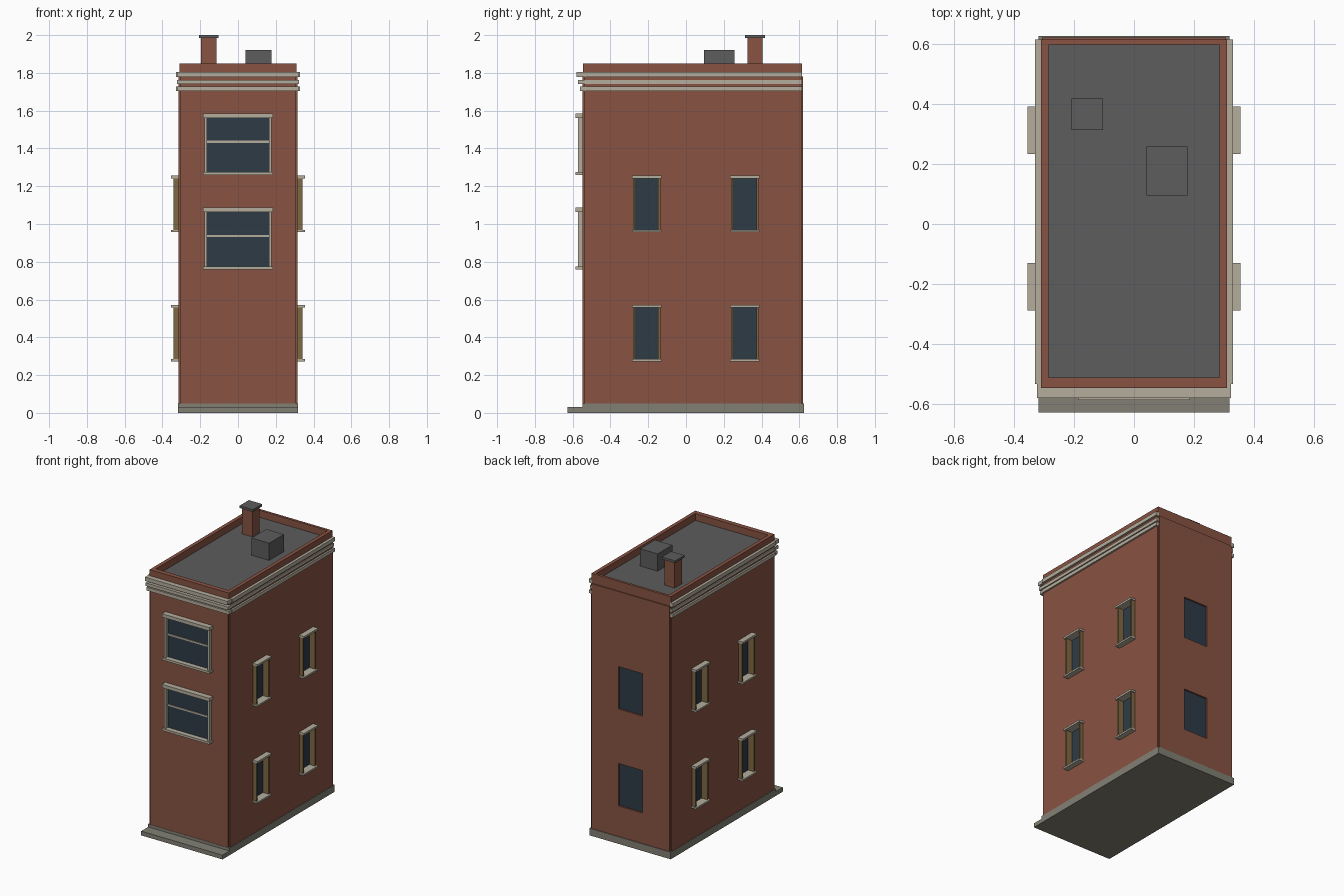
import bpy
import bmesh

if "Cube" in bpy.data.objects:
    bpy.data.objects.remove(bpy.data.objects["Cube"])


def material(name, r, g, b):
    """Flat colour from 0-255 display values."""
    lin = [((c / 255 + 0.055) / 1.055) ** 2.4 for c in (r, g, b)]
    m = bpy.data.materials.new(name)
    m.diffuse_color = (*lin, 1)
    m.use_nodes = True
    m.node_tree.nodes["Principled BSDF"].inputs["Base Color"].default_value = m.diffuse_color
    return m


BRICK = material("brick red", 136, 83, 66)
ROOF = material("roof grey", 93, 93, 93)
TRIM = material("stone trim", 181, 174, 158)
BASE = material("base stone", 130, 128, 116)
GLASS = material("dark glass", 46, 59, 70)
WOOD = material("ochre jamb", 127, 105, 67)


def finish(name, bm, mat):
    bmesh.ops.recalc_face_normals(bm, faces=bm.faces)
    me = bpy.data.meshes.new(name)
    bm.to_mesh(me)
    bm.free()
    if mat:
        me.materials.append(mat)
    ob = bpy.data.objects.new(name, me)
    bpy.context.collection.objects.link(ob)
    return ob


def boxes(name, mat, specs):
    """One object from boxes given as (x0, x1, y0, y1, z0, z1)."""
    bm = bmesh.new()
    for x0, x1, y0, y1, z0, z1 in specs:
        vs = bmesh.ops.create_cube(bm, size=1)["verts"]
        for v in vs:
            v.co = ((x0 + x1) / 2 + v.co.x * (x1 - x0),
                    (y0 + y1) / 2 + v.co.y * (y1 - y0),
                    (z0 + z1) / 2 + v.co.z * (z1 - z0))
    return finish(name, bm, mat)


def mirrored(specs):
    """Boxes plus their copies across x = 0."""
    return specs + [(-b, -a, *rest) for a, b, *rest in specs]


# Window layout: (bottom, top) heights and side window centres
LEVELS = [(0.272, 0.571), (0.957, 1.256)]
SIDE_Y = [-0.208, 0.311]
FRONT_LEVELS = [(0.76, 1.087), (1.259, 1.586)]

# Brick body: plan with notched corners, extruded up
XI, XO, YF, YFI, YBI, YB = 0.306, 0.315, -0.547, -0.537, 0.611, 0.62
half = [(XI, YF), (XI, YFI), (XO, YFI), (XO, YBI), (XI, YBI), (XI, YB)]
plan = half + [(-x, y) for x, y in reversed(half)]
bm = bmesh.new()
face = bm.faces.new([bm.verts.new((x, y, 0.04)) for x, y in plan])
top = bmesh.ops.extrude_face_region(bm, geom=[face])["geom"]
bmesh.ops.translate(bm, vec=(0, 0, 1.74),
                    verts=[v for v in top if isinstance(v, bmesh.types.BMVert)])
walls = finish("brick_walls", bm, BRICK)

# Window openings cut into the side and back walls
holes = mirrored([(0.295, 0.4, y - 0.07, y + 0.07, z0 + 0.005, z1 - 0.005)
                  for y in SIDE_Y for z0, z1 in LEVELS])
holes += [(-0.095, 0.095, 0.606, 0.7, z0 - 0.007, z1 - 0.006) for z0, z1 in LEVELS]
cutter = boxes("window_cutter", None, holes)
cutter.hide_render = True
cutter.hide_viewport = True
mod = walls.modifiers.new("openings", "BOOLEAN")
mod.operation = "DIFFERENCE"
mod.solver = "EXACT"
mod.object = cutter

# Parapet ring and roof deck
PX, PF, PB, PZ0, PZ1 = 0.31, -0.545, 0.613, 1.78, 1.849
boxes("parapet", BRICK,
      mirrored([(0.284, PX, PF, PB, PZ0, PZ1)]) +
      [(-0.284, 0.284, PF, -0.511, PZ0, PZ1), (-0.284, 0.284, 0.595, PB, PZ0, PZ1)])
boxes("roof_deck", ROOF, [(-0.284, 0.284, -0.511, 0.595, 1.781, 1.80)])

# Base plinth and front step
boxes("base_plinth", BASE, [(-0.318, 0.318, -0.549, 0.625, 0, 0.05)])
boxes("front_step", BASE, [(-0.318, 0.318, -0.627, -0.549, 0, 0.03)])

# Cornice bands around the front and both sides
for i, (z0, z1, x, y) in enumerate([(1.705, 1.729, 0.327, -0.562),
                                    (1.741, 1.763, 0.321, -0.572),
                                    (1.779, 1.806, 0.329, -0.579)]):
    boxes(f"cornice_band_{i + 1}", TRIM,
          mirrored([(0.305, x, -0.532, 0.614, z0, z1)]) +
          [(-0.322, 0.322, y, -0.532, z0, z1)])

# Chimney with cap, and roof vent box
boxes("chimney", BRICK, [(-0.195, -0.115, 0.325, 0.405, 1.79, 1.986)])
boxes("chimney_cap", ROOF, [(-0.207, -0.103, 0.313, 0.417, 1.984, 2.0)])
boxes("roof_vent_box", ROOF, [(0.041, 0.178, 0.094, 0.258, 1.79, 1.922)])

# Wide front windows
for i, (z0, z1) in enumerate(FRONT_LEVELS):
    mid = z0 + 0.177
    boxes(f"front_glass_{i + 1}", GLASS,
          [(-0.168, 0.168, -0.551, -0.545, z0 + 0.01, z1 - 0.015)])
    boxes(f"front_window_frame_{i + 1}", TRIM,
          mirrored([(0.163, 0.177, -0.573, -0.54, z0 + 0.014, z1 - 0.02)]) +
          [(-0.186, 0.186, -0.585, -0.54, z1 - 0.024, z1),
           (-0.186, 0.186, -0.585, -0.54, z0, z0 + 0.016),
           (-0.163, 0.163, -0.556, -0.548, mid - 0.006, mid + 0.006)])

# Narrow side windows: glass, jambs, lintel and sill
glass, jambs, caps = [], [], []
for y in SIDE_Y:
    for z0, z1 in LEVELS:
        glass.append((0.29, 0.298, y - 0.07, y + 0.07, z0 + 0.005, z1 - 0.005))
        for s in (-1, 1):
            c = y + s * 0.067
            jambs.append((0.296, 0.342, c - 0.006, c + 0.006, z0 + 0.01, z1 - 0.012))
        caps.append((0.296, 0.354, y - 0.079, y + 0.079, z1 - 0.014, z1))
        caps.append((0.296, 0.354, y - 0.079, y + 0.079, z0, z0 + 0.012))
boxes("side_glass", GLASS, mirrored(glass))
boxes("side_window_jambs", WOOD, mirrored(jambs))
boxes("side_lintels_and_sills", TRIM, mirrored(caps))

# Plain back windows
boxes("back_glass", GLASS,
      [(-0.095, 0.095, 0.60, 0.609, z0 - 0.007, z1 - 0.006) for z0, z1 in LEVELS])
